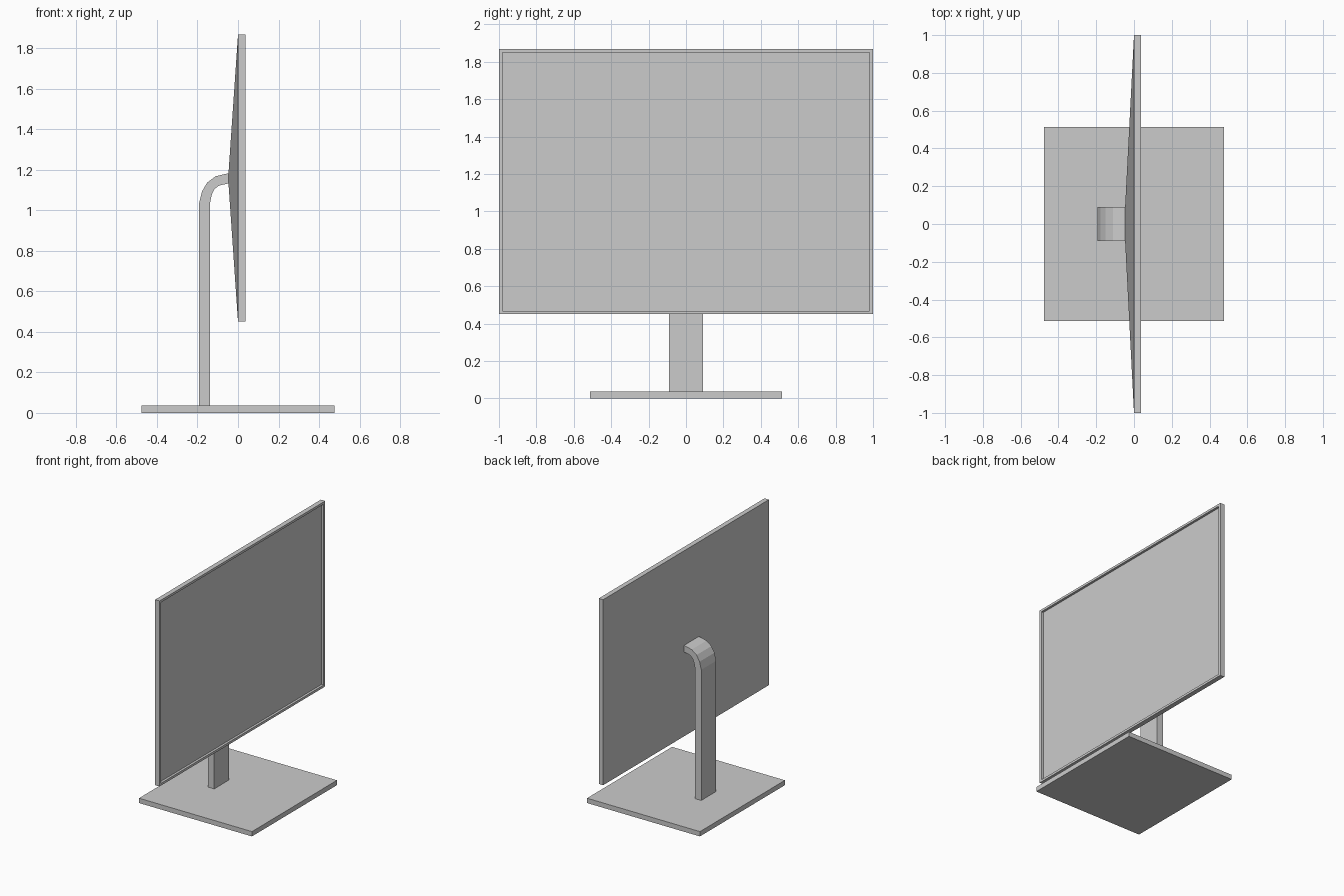
import bpy, bmesh
from mathutils import Vector

if "Cube" in bpy.data.objects:
    bpy.data.objects.remove(bpy.data.objects["Cube"])


def add_object(name, bm):
    bmesh.ops.recalc_face_normals(bm, faces=bm.faces)
    mesh = bpy.data.meshes.new(name)
    bm.to_mesh(mesh)
    bm.free()
    obj = bpy.data.objects.new(name, mesh)
    bpy.context.collection.objects.link(obj)
    return obj


def loft(name, sections):
    """Bridge rectangular sections (x, half_y, z_low, z_high) along x and cap the ends."""
    bm = bmesh.new()
    rings = []
    for x, hy, z0, z1 in sections:
        corners = ((-hy, z0), (hy, z0), (hy, z1), (-hy, z1))
        rings.append([bm.verts.new((x, y, z)) for y, z in corners])
    for a, b in zip(rings, rings[1:]):
        for i in range(4):
            j = (i + 1) % 4
            bm.faces.new((a[i], a[j], b[j], b[i]))
    bm.faces.new(rings[0])
    bm.faces.new(rings[-1])
    return add_object(name, bm)


def extrude_profile(name, points, half_width):
    """Extrude an x-z outline symmetrically along y."""
    bm = bmesh.new()
    face = bm.faces.new([bm.verts.new((x, -half_width, z)) for x, z in points])
    result = bmesh.ops.extrude_face_region(bm, geom=[face])
    verts = [v for v in result["geom"] if isinstance(v, bmesh.types.BMVert)]
    bmesh.ops.translate(bm, verts=verts, vec=Vector((0, 2 * half_width, 0)))
    return add_object(name, bm)


# Flat foot plate
loft("base", [(-0.477, 0.513, 0, 0.037), (0.477, 0.513, 0, 0.037)])

# Screen housing: tapered back, thin rim, bezel and recessed display
loft("screen", [
    (-0.047, 0.09, 1.133, 1.183),
    (0.0, 1.0, 0.45, 1.867),
    (0.037, 1.0, 0.45, 1.867),
    (0.037, 0.982, 0.468, 1.849),
    (0.019, 0.982, 0.468, 1.849),
])

# Upright arm bending forward into the back of the screen
outer = [(-0.192, 0.037), (-0.192, 1.035), (-0.178, 1.093),
         (-0.152, 1.137), (-0.111, 1.168), (-0.047, 1.183)]
inner = [(-0.047, 1.133), (-0.094, 1.122), (-0.117, 1.104),
         (-0.130, 1.076), (-0.138, 1.035), (-0.138, 0.037)]
extrude_profile("stand_arm", outer + inner, 0.09)
